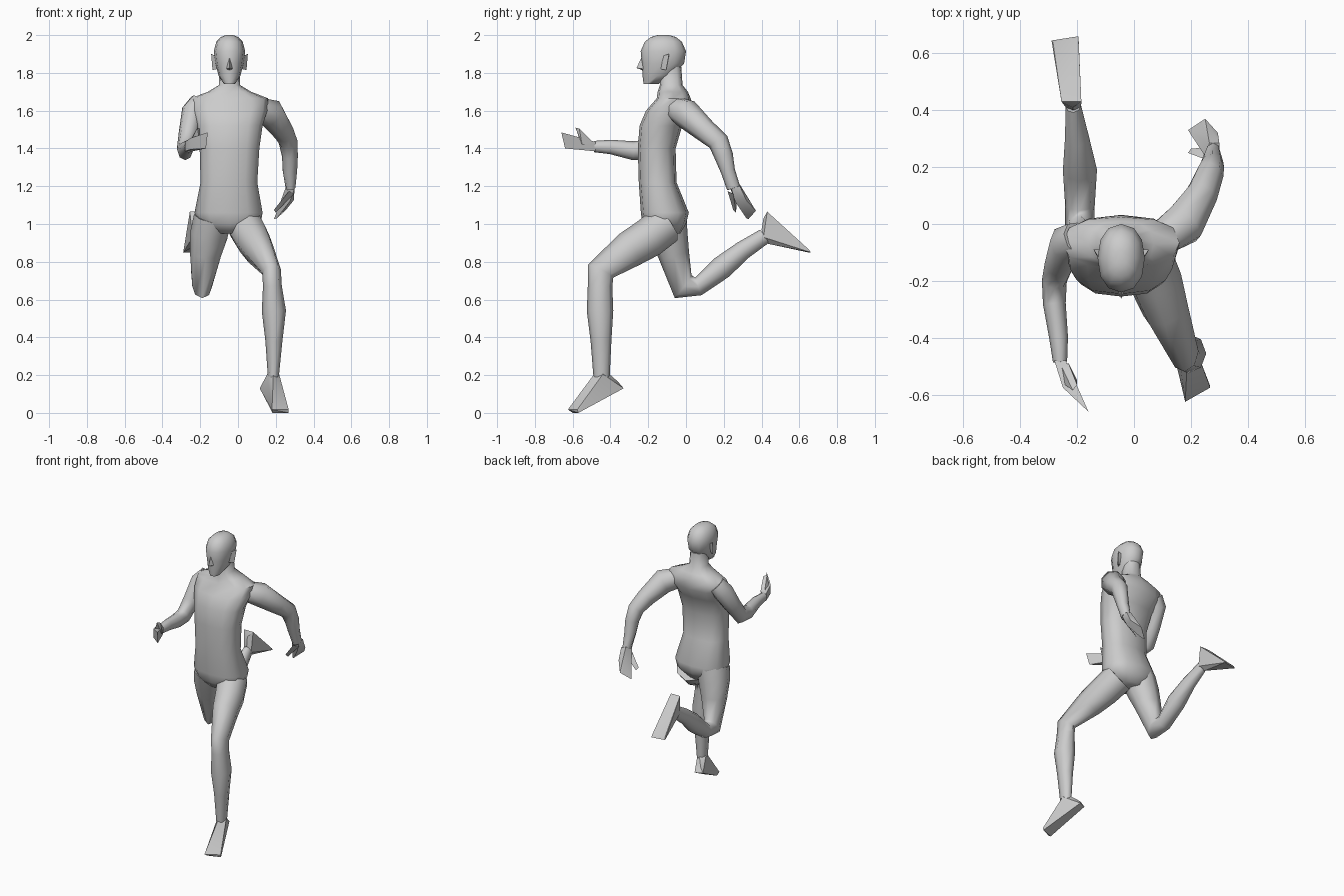
import bpy, bmesh, math
from mathutils import Vector


def finish(bm, name, angle):
    bmesh.ops.recalc_face_normals(bm, faces=bm.faces)
    me = bpy.data.meshes.new(name)
    bm.to_mesh(me)
    bm.free()
    ob = bpy.data.objects.new(name, me)
    bpy.context.collection.objects.link(ob)
    bpy.ops.object.select_all(action='DESELECT')
    ob.select_set(True)
    bpy.context.view_layer.objects.active = ob
    bpy.ops.object.shade_smooth_by_angle(angle=math.radians(angle))
    return ob


def loft(name, stations, n=8, level=False, power=1.0, angle=58):
    """Skin rings (x, y, z, half width, half depth); level keeps rings flat."""
    bm = bmesh.new()
    pts = [Vector(s[:3]) for s in stations]
    dirs = [(b - a).normalized() for a, b in zip(pts, pts[1:])]
    rings = []
    for i, s in enumerate(stations):
        t = (dirs[max(i - 1, 0)] + dirs[min(i, len(dirs) - 1)]).normalized()
        if level:
            t = Vector((0, 0, 1))
        u = Vector((1, 0, 0))
        u = (u - t * u.dot(t)).normalized()
        v = t.cross(u)
        ring = []
        for k in range(n):
            a = 2 * math.pi * k / n
            c, d = math.cos(a), math.sin(a)
            c = math.copysign(abs(c) ** power, c)
            d = math.copysign(abs(d) ** power, d)
            ring.append(bm.verts.new(pts[i] + u * c * s[3] + v * d * s[4]))
        rings.append(ring)
    for r, q in zip(rings, rings[1:]):
        for k in range(n):
            bm.faces.new((r[k], r[(k + 1) % n], q[(k + 1) % n], q[k]))
    bm.faces.new(rings[0])
    bm.faces.new(rings[-1])
    return finish(bm, name, angle)


def hull(name, points, angle=30):
    """Faceted solid around a few corner points."""
    bm = bmesh.new()
    for p in points:
        bm.verts.new(p)
    res = bmesh.ops.convex_hull(bm, input=bm.verts)
    junk = [v for v in bm.verts if not v.link_faces]
    bmesh.ops.delete(bm, geom=junk, context='VERTS')
    return finish(bm, name, angle)


C = -0.045  # body centre line

# torso and neck
loft("torso", [
    (C, -0.11, 0.95, 0.07, 0.08),
    (C, -0.115, 1.00, 0.165, 0.115),
    (C - 0.005, -0.112, 1.06, 0.18, 0.127),
    (C - 0.003, -0.15, 1.22, 0.15, 0.10),
    (C, -0.155, 1.40, 0.158, 0.10),
    (C, -0.133, 1.52, 0.175, 0.113),
    (C, -0.09, 1.60, 0.20, 0.122),
    (C, -0.065, 1.665, 0.205, 0.09),
    (C, -0.07, 1.70, 0.115, 0.08),
    (C, -0.078, 1.735, 0.057, 0.06),
    (C, -0.085, 1.83, 0.052, 0.06)], n=12, level=True, power=0.8)

# head
loft("head", [
    (C, -0.185, 1.742, 0.03, 0.04),
    (C, -0.15, 1.785, 0.058, 0.08),
    (C, -0.122, 1.85, 0.074, 0.112),
    (C, -0.12, 1.915, 0.083, 0.12),
    (C, -0.12, 1.965, 0.07, 0.098),
    (C, -0.12, 1.99, 0.045, 0.066),
    (C, -0.12, 2.0, 0.02, 0.03)], n=12, level=True, power=0.9)
hull("nose", [(C - 0.02, -0.22, 1.82), (C + 0.02, -0.22, 1.82), (C, -0.262, 1.826),
              (C, -0.232, 1.89), (C, -0.22, 1.81)])
for side, label in ((-1, "right"), (1, "left")):
    x = lambda d: C + side * d
    hull(label + "_ear", [(x(0.065), -0.14, 1.885), (x(0.065), -0.135, 1.82),
                          (x(0.097), -0.09, 1.90), (x(0.09), -0.105, 1.815),
                          (x(0.07), -0.09, 1.89), (x(0.07), -0.11, 1.82)])

# arms
loft("left_arm", [
    (0.10, -0.05, 1.61, 0.065, 0.065),
    (0.175, 0.0, 1.585, 0.078, 0.078),
    (0.237, 0.10, 1.495, 0.058, 0.062),
    (0.265, 0.172, 1.435, 0.05, 0.056),
    (0.275, 0.20, 1.36, 0.042, 0.05),
    (0.275, 0.222, 1.28, 0.038, 0.038),
    (0.278, 0.252, 1.19, 0.026, 0.036)])
loft("right_arm", [
    (-0.20, -0.05, 1.64, 0.06, 0.06),
    (-0.24, -0.07, 1.595, 0.06, 0.07),
    (-0.262, -0.14, 1.48, 0.052, 0.058),
    (-0.28, -0.20, 1.395, 0.044, 0.056),
    (-0.28, -0.28, 1.388, 0.04, 0.05),
    (-0.265, -0.40, 1.408, 0.033, 0.038),
    (-0.26, -0.485, 1.41, 0.025, 0.03)])

# hands with thumbs
hull("left_hand", [(0.255, 0.23, 1.20), (0.30, 0.24, 1.19), (0.265, 0.285, 1.21), (0.30, 0.285, 1.20),
                   (0.295, 0.32, 1.125), (0.275, 0.26, 1.12),
                   (0.25, 0.37, 1.07), (0.235, 0.36, 1.065), (0.19, 0.33, 1.025), (0.205, 0.32, 1.03)])
hull("left_thumb", [(0.27, 0.22, 1.175), (0.27, 0.27, 1.14), (0.295, 0.25, 1.16),
                    (0.19, 0.25, 1.075), (0.20, 0.265, 1.06), (0.215, 0.245, 1.10)])
hull("right_hand", [(-0.28, -0.48, 1.385), (-0.24, -0.48, 1.385), (-0.28, -0.48, 1.435), (-0.24, -0.48, 1.435),
                    (-0.25, -0.575, 1.395), (-0.25, -0.575, 1.455), (-0.21, -0.56, 1.395), (-0.215, -0.565, 1.455),
                    (-0.16, -0.66, 1.485), (-0.17, -0.64, 1.40)])
hull("right_thumb", [(-0.26, -0.49, 1.43), (-0.23, -0.49, 1.43), (-0.25, -0.56, 1.44),
                     (-0.215, -0.585, 1.51), (-0.20, -0.565, 1.505), (-0.20, -0.55, 1.42)])

# legs
loft("left_leg", [
    (0.035, -0.11, 0.995, 0.10, 0.105),
    (0.075, -0.20, 0.925, 0.095, 0.105),
    (0.11, -0.30, 0.865, 0.082, 0.098),
    (0.178, -0.452, 0.75, 0.05, 0.075),
    (0.182, -0.455, 0.67, 0.05, 0.065),
    (0.19, -0.455, 0.54, 0.064, 0.07),
    (0.19, -0.45, 0.38, 0.045, 0.055),
    (0.187, -0.447, 0.19, 0.029, 0.043)])
loft("right_leg", [
    (-0.135, -0.11, 1.03, 0.10, 0.115),
    (-0.155, -0.09, 0.94, 0.10, 0.10),
    (-0.172, -0.065, 0.84, 0.083, 0.083),
    (-0.19, -0.015, 0.668, 0.052, 0.075),
    (-0.19, 0.065, 0.67, 0.052, 0.05),
    (-0.19, 0.19, 0.77, 0.06, 0.062),
    (-0.20, 0.30, 0.86, 0.043, 0.05),
    (-0.213, 0.415, 0.935, 0.027, 0.042)])

# feet
hull("left_foot", [(0.155, -0.44, 0.205), (0.218, -0.44, 0.205), (0.187, -0.49, 0.20), (0.18, -0.405, 0.205),
                   (0.115, -0.35, 0.13), (0.165, -0.33, 0.13), (0.14, -0.36, 0.165),
                   (0.18, -0.625, 0.018), (0.268, -0.575, 0.018), (0.183, -0.60, 0.0), (0.268, -0.57, 0.0)])
hull("right_foot", [(-0.24, 0.41, 0.93), (-0.186, 0.41, 0.93), (-0.213, 0.40, 0.97), (-0.213, 0.435, 0.895),
                    (-0.255, 0.43, 1.065), (-0.185, 0.43, 1.065), (-0.215, 0.41, 1.03),
                    (-0.29, 0.645, 0.85), (-0.195, 0.66, 0.85), (-0.285, 0.64, 0.865), (-0.195, 0.65, 0.865)])
